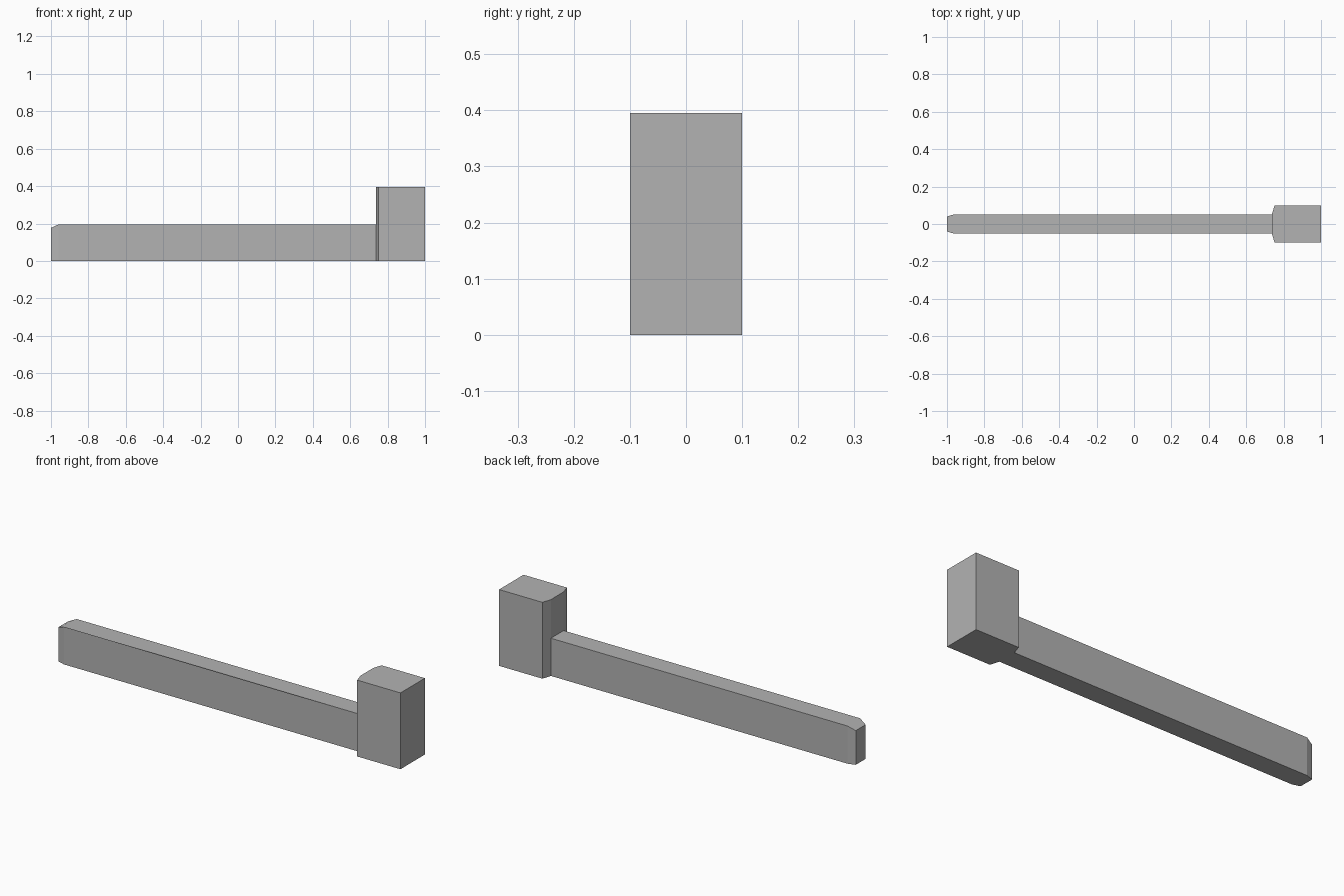
import bpy
import bmesh

cube = bpy.data.objects.get("Cube")
if cube:
    bpy.data.objects.remove(cube)

# Single grey finish
grey = bpy.data.materials.new("plain_grey")
grey.use_nodes = True
colour = (0.45, 0.45, 0.45, 1)
grey.diffuse_color = colour
grey.node_tree.nodes["Principled BSDF"].inputs["Base Color"].default_value = colour


def extrude_plan(name, half_plan, height):
    """Mirror a half outline (x, y) across y and extrude it upwards."""
    outline = half_plan + [(x, -y) for x, y in reversed(half_plan)]
    bm = bmesh.new()
    base = bm.faces.new([bm.verts.new((x, y, 0)) for x, y in outline])
    top = bmesh.ops.extrude_face_region(bm, geom=[base])["geom"]
    for v in top:
        if isinstance(v, bmesh.types.BMVert):
            v.co.z = height
    bmesh.ops.recalc_face_normals(bm, faces=bm.faces)
    mesh = bpy.data.meshes.new(name)
    bm.to_mesh(mesh)
    bm.free()
    mesh.materials.append(grey)
    obj = bpy.data.objects.new(name, mesh)
    bpy.context.collection.objects.link(obj)
    return obj


# Long bar, with its far end tapered on both sides and on top
bar = extrude_plan("long_bar", [(-1, 0.04), (-0.96, 0.052), (0.75, 0.052)], 0.195)
for v in bar.data.vertices:
    if v.co.x < -0.99 and v.co.z > 0.1:
        v.co.z = 0.177

# Upright end block, chamfered where it meets the bar
extrude_plan("end_block", [(0.737, 0.052), (0.752, 0.1), (1, 0.1)], 0.395)
